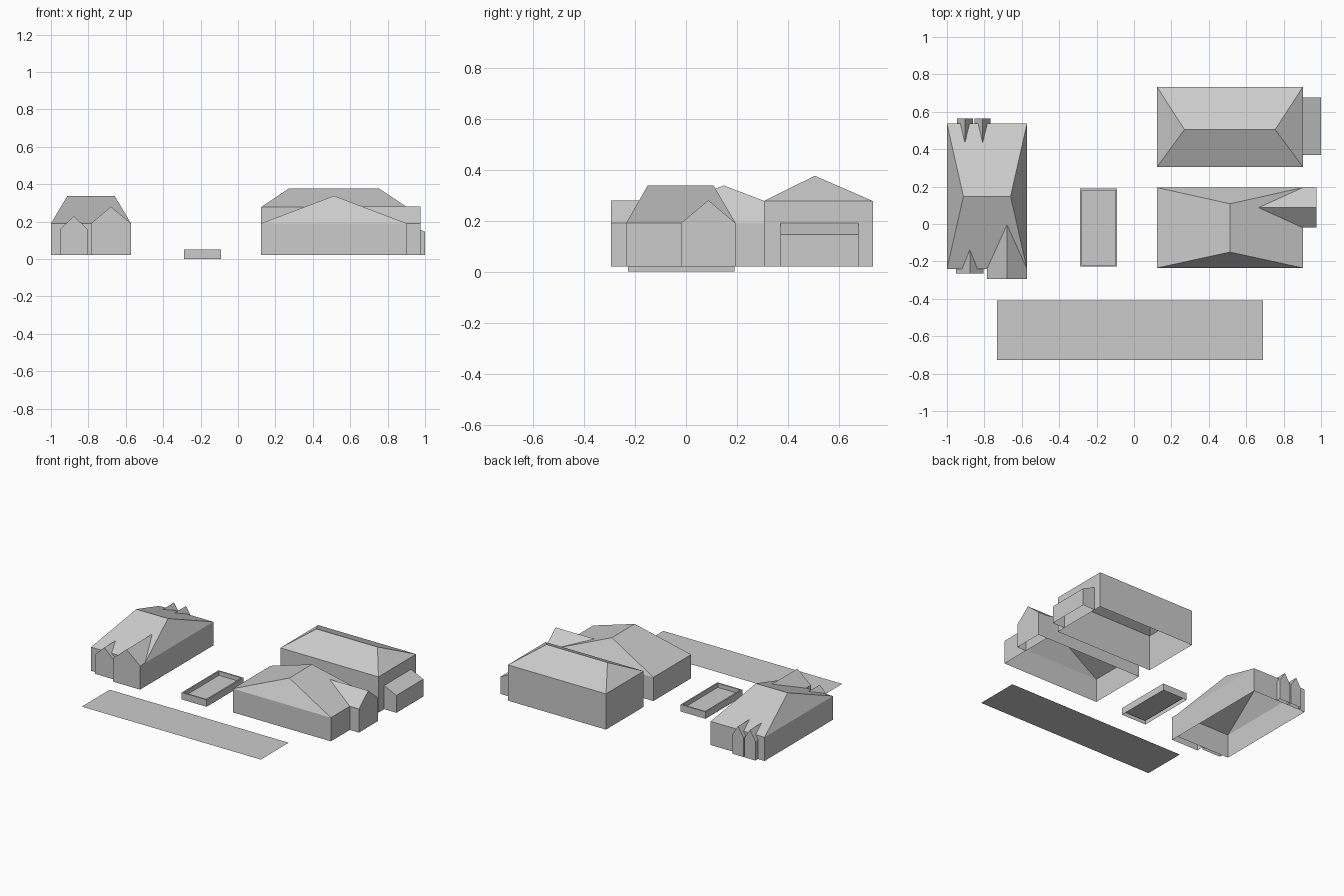
import bpy, bmesh
from mathutils import Vector

if "Cube" in bpy.data.objects:
    bpy.data.objects.remove(bpy.data.objects["Cube"])

BASE, EAVE = 0.02, 0.19


def build(name, faces):
    """Mesh object from a list of polygons, welded and with consistent normals."""
    bm = bmesh.new()
    for poly in faces:
        bm.faces.new([bm.verts.new(p) for p in poly])
    bmesh.ops.remove_doubles(bm, verts=bm.verts, dist=0.0005)
    bmesh.ops.recalc_face_normals(bm, faces=bm.faces)
    mesh = bpy.data.meshes.new(name)
    bm.to_mesh(mesh)
    bm.free()
    obj = bpy.data.objects.new(name, mesh)
    bpy.context.collection.objects.link(obj)
    return obj


def ring(x0, x1, y0, y1, z):
    return [(x0, y0, z), (x1, y0, z), (x1, y1, z), (x0, y1, z)]


def bridge(a, b):
    return [[a[i], a[(i + 1) % 4], b[(i + 1) % 4], b[i]] for i in range(4)]


def hip_house(name, x0, x1, y0, y1, eave, ridge):
    """Open-bottomed walls with a hip roof; ridge = its two end points."""
    top = ring(x0, x1, y0, y1, eave)
    build(name + "_walls", bridge(ring(x0, x1, y0, y1, BASE), top))
    a, b = ridge
    if abs(a[0] - b[0]) > abs(a[1] - b[1]):     # ridge along x
        f = [[top[0], top[1], b, a], [top[2], top[3], a, b],
             [top[1], top[2], b], [top[3], top[0], a]]
    else:                                       # ridge along y
        f = [[top[1], top[2], b, a], [top[3], top[0], a, b],
             [top[0], top[1], a], [top[2], top[3], b]]
    build(name + "_roof", f)


def gable_bay(name, origin, out, half, depth, eave, peak, slope):
    """Gabled bay on a wall, its roof running back into the main roof slope."""
    o, v = Vector((*origin, 0)), Vector((*out, 0))
    u = Vector((-v.y, v.x, 0))

    def p(a, b, z):
        return o + u * a + v * b + Vector((0, 0, z))

    apex = p(0, -(peak - EAVE) / slope, peak)
    tip = p(0, depth, peak)
    kink = half * (peak - EAVE) / (peak - eave)  # where bay roof crosses the main eave
    faces = [[p(-half, depth, BASE), p(half, depth, BASE), p(half, depth, eave),
              tip, p(-half, depth, eave)]]
    for s in (-1, 1):
        h = s * half
        faces.append([p(h, 0, BASE), p(h, depth, BASE), p(h, depth, eave), p(h, 0, eave)])
        roof = [tip, p(h, depth, eave), p(h, 0, eave)]
        if eave < EAVE:
            roof.append(p(s * kink, 0, EAVE))
        faces.append(roof + [apex])
    build(name, faces)


# Back right house with lean-to
hip_house("back_house", 0.123, 0.903, 0.305, 0.733, 0.277,
          ((0.27, 0.505, 0.376), (0.755, 0.505, 0.376)))
xa, xb, ya, yb = 0.903, 1.0, 0.37, 0.676
hi, lo = 0.19, 0.145
build("lean_to", [
    [(xb, ya, BASE), (xb, yb, BASE), (xb, yb, lo), (xb, ya, lo)],
    [(xa, ya, hi), (xb, ya, lo), (xb, yb, lo), (xa, yb, hi)],
    *[[(xa, y, BASE), (xb, y, BASE), (xb, y, lo), (xa, y, hi)] for y in (ya, yb)]])

# Front right house with side gable
hip_house("front_house", 0.123, 0.903, -0.235, 0.195, EAVE,
          ((0.513, -0.15, 0.338), (0.513, 0.108, 0.338)))
gable_bay("front_house_bay", (0.903, 0.0875), (1, 0), 0.1075, 0.072, EAVE, 0.28, 0.148 / 0.39)

# Left house with front and back gables
hip_house("left_house", -1.0, -0.572, -0.24, 0.536, EAVE,
          ((-0.912, 0.148, 0.338), (-0.66, 0.148, 0.338)))
slope = 0.148 / 0.388
gable_bay("large_front_bay", (-0.679, -0.24), (0, -1), 0.107, 0.055, EAVE, 0.28, slope)
gable_bay("small_front_bay", (-0.878, -0.24), (0, -1), 0.073, 0.024, 0.16, 0.229, slope)
for i, x in enumerate((-0.904, -0.809)):
    gable_bay(f"back_bay_{i + 1}", (x, 0.536), (0, 1), 0.043, 0.029, 0.16, 0.229, slope)

# Pool basin
x0, x1, y0, y1, t = -0.288, -0.09, -0.228, 0.19, 0.01
levels = [ring(x0, x1, y0, y1, 0), ring(x0, x1, y0, y1, 0.05),
          ring(x0 + t, x1 - t, y0 + t, y1 - t, 0.05),
          ring(x0 + t, x1 - t, y0 + t, y1 - t, 0.02)]
build("pool", [f for a, b in zip(levels, levels[1:]) for f in bridge(a, b)] + [levels[-1]])

# Street strip
build("street", [ring(-0.733, 0.69, -0.727, -0.41, BASE)])
